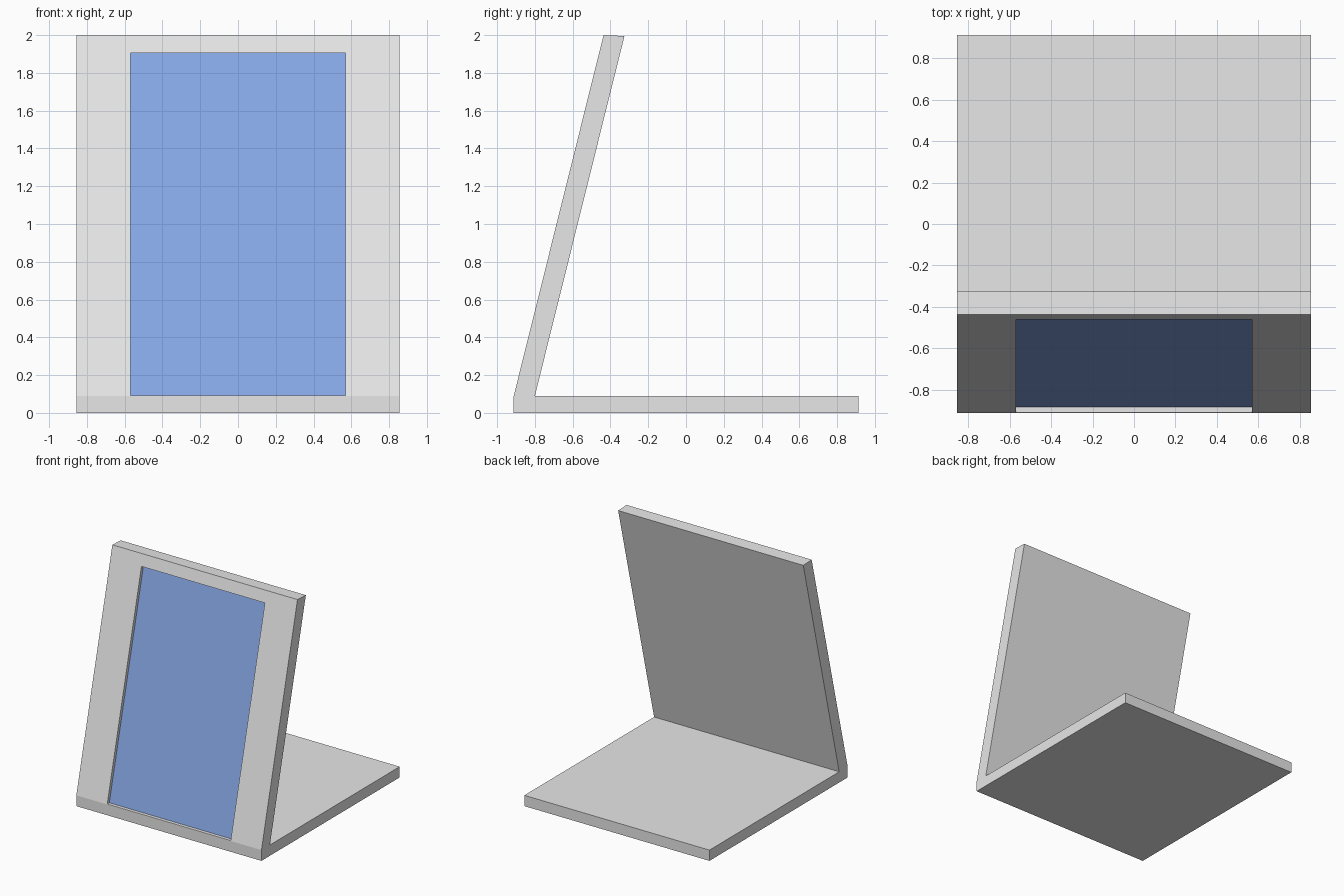
import bpy
import bmesh

default = bpy.data.objects.get("Cube")
if default:
    bpy.data.objects.remove(default, do_unlink=True)


def make_material(name, rgb):
    mat = bpy.data.materials.new(name)
    mat.use_nodes = True
    mat.diffuse_color = (*rgb, 1)
    mat.node_tree.nodes["Principled BSDF"].inputs["Base Color"].default_value = (*rgb, 1)
    return mat


def prism(name, profile, half_width):
    """Extrude a closed (y, z) profile along x."""
    bm = bmesh.new()
    face = bm.faces.new([bm.verts.new((-half_width, y, z)) for y, z in profile])
    ext = bmesh.ops.extrude_face_region(bm, geom=[face])
    moved = [v for v in ext["geom"] if isinstance(v, bmesh.types.BMVert)]
    bmesh.ops.translate(bm, verts=moved, vec=(2 * half_width, 0, 0))
    bmesh.ops.recalc_face_normals(bm, faces=bm.faces[:])
    mesh = bpy.data.meshes.new(name)
    bm.to_mesh(mesh)
    bm.free()
    obj = bpy.data.objects.new(name, mesh)
    bpy.context.collection.objects.link(obj)
    return obj


FRONT, BASE_TOP, TOP = -0.912, 0.09, 2.0
LEAN = 0.249      # backward shift per unit of height
DEPTH = 0.028     # depth of the recess


def front_y(z):
    return FRONT + (z - BASE_TOP) * LEAN


# Stand: flat base and leaning back plate in one bent slab
stand = prism("stand", [
    (FRONT, 0), (-FRONT, 0), (-FRONT, BASE_TOP), (-0.8, BASE_TOP),
    (-0.326, TOP - 0.005), (front_y(TOP), TOP), (FRONT, BASE_TOP),
], 0.855)

# Recess for the panel, with level top and bottom ledges
low, high = 0.093, 1.905
cutter = prism("recess_cutter", [
    (front_y(low) - 0.1, low), (front_y(low) + DEPTH, low),
    (front_y(high) + DEPTH, high), (front_y(high) - 0.1, high),
], 0.57)
cutter.hide_render = True

cut = stand.modifiers.new("recess", "BOOLEAN")
cut.object = cutter
cut.operation = "DIFFERENCE"
cut.solver = "EXACT"
bpy.context.view_layer.objects.active = stand
bpy.ops.object.modifier_apply(modifier=cut.name)
bpy.data.objects.remove(cutter, do_unlink=True)

# Grey body, blue recess floor
stand.data.materials.clear()
stand.data.materials.append(make_material("light_grey", (0.8, 0.8, 0.8)))
stand.data.materials.append(make_material("panel_blue", (0.28, 0.45, 0.91)))
for poly in stand.data.polygons:
    leaning = poly.normal.y < -0.9 and poly.normal.z > 0.1
    sunken = all(
        stand.data.vertices[i].co.y > front_y(stand.data.vertices[i].co.z) + DEPTH / 2
        for i in poly.vertices)
    poly.material_index = 1 if leaning and sunken else 0
